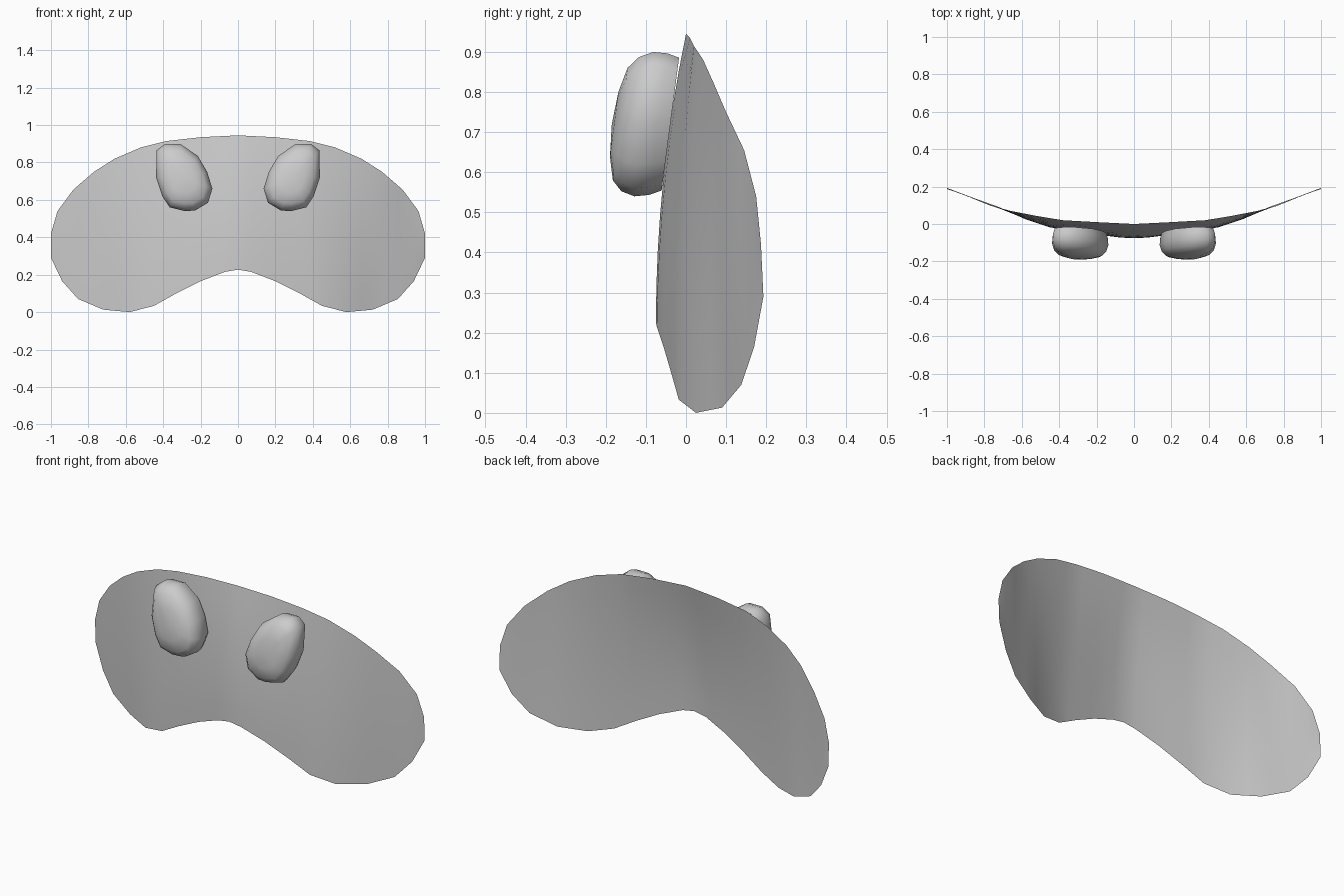
import bpy, bmesh

if "Cube" in bpy.data.objects:
    bpy.data.objects.remove(bpy.data.objects["Cube"])

# outline points: (x, y, z)
TOP = [(0, 0, .945), (.2, .01, .935), (.38, .02, .915), (.52, .043, .88), (.66, .07, .82),
       (.77, .10, .75), (.88, .145, .655), (.965, .175, .54), (1, .187, .42)]
BOTTOM = [(0, -.075, .227), (.07, -.073, .215), (.2, -.056, .165), (.33, -.037, .10),
          (.45, -.018, .033), (.58, .025, 0), (.72, .09, .013), (.855, .138, .07),
          (.94, .17, .165), (1, .193, .29)]
PAD = [(.137, .66), (.165, .75), (.215, .835), (.31, .9), (.39, .9), (.435, .865), (.438, .72),
       (.405, .62), (.365, .56), (.285, .54), (.23, .543), (.16, .585)]


def at(curve, x):
    for (x0, y0, z0), (x1, y1, z1) in zip(curve, curve[1:]):
        if x <= x1:
            f = (x - x0) / (x1 - x0)
            return y0 + f * (y1 - y0), z0 + f * (z1 - z0)


def finish(bm, name, recalc=True):
    if recalc:
        bmesh.ops.recalc_face_normals(bm, faces=bm.faces)
    me = bpy.data.meshes.new(name)
    bm.to_mesh(me)
    bm.free()
    for p in me.polygons:
        p.use_smooth = True
    ob = bpy.data.objects.new(name, me)
    bpy.context.collection.objects.link(ob)
    return ob


# curved shield: strips between the upper and lower outline
half = sorted({p[0] for p in TOP + BOTTOM})
columns = [-x for x in reversed(half[1:])] + half
ROWS = 8
bm = bmesh.new()
grid = []
for x in columns:
    ax = abs(x)
    (yb, zb), (yt, zt) = at(BOTTOM, ax), at(TOP, ax)
    col = []
    for i in range(ROWS + 1):
        t = i / ROWS
        y = yb + (yt - yb) * t - .075 * t * (1 - t) * (1 - ax)
        col.append(bm.verts.new((x, y, zb + (zt - zb) * t)))
    grid.append(col)
for a, b in zip(grid, grid[1:]):
    for i in range(ROWS):
        bm.faces.new((a[i], b[i], b[i + 1], a[i + 1]))
finish(bm, "curved_shield", False)


# rounded pads lofted forward from the shield
def pad(name, side):
    cx, cz = .29, .72
    bm = bmesh.new()

    def point(x, z, depth):
        return bm.verts.new((side * x, -.06 + (z - .56) * .131 - depth, z))

    rings = []
    for depth, s in ((0, .92), (.03, .98), (.066, 1), (.1, .93), (.125, .78), (.14, .45)):
        rings.append([point(cx + (x - cx) * s, cz + (z - cz) * s, depth) for x, z in PAD])
    n = len(PAD)
    for a, b in zip(rings, rings[1:]):
        for i in range(n):
            j = (i + 1) % n
            bm.faces.new((a[i], a[j], b[j], b[i]))
    tip = point(cx, cz, .146)
    for i in range(n):
        bm.faces.new((rings[-1][i], rings[-1][(i + 1) % n], tip))
    bm.faces.new(rings[0])
    ob = finish(bm, name)
    bpy.ops.object.select_all(action='DESELECT')
    ob.select_set(True)
    bpy.context.view_layer.objects.active = ob
    bpy.ops.object.shade_smooth_by_angle(angle=.9)


pad("right_pad", 1)
pad("left_pad", -1)
